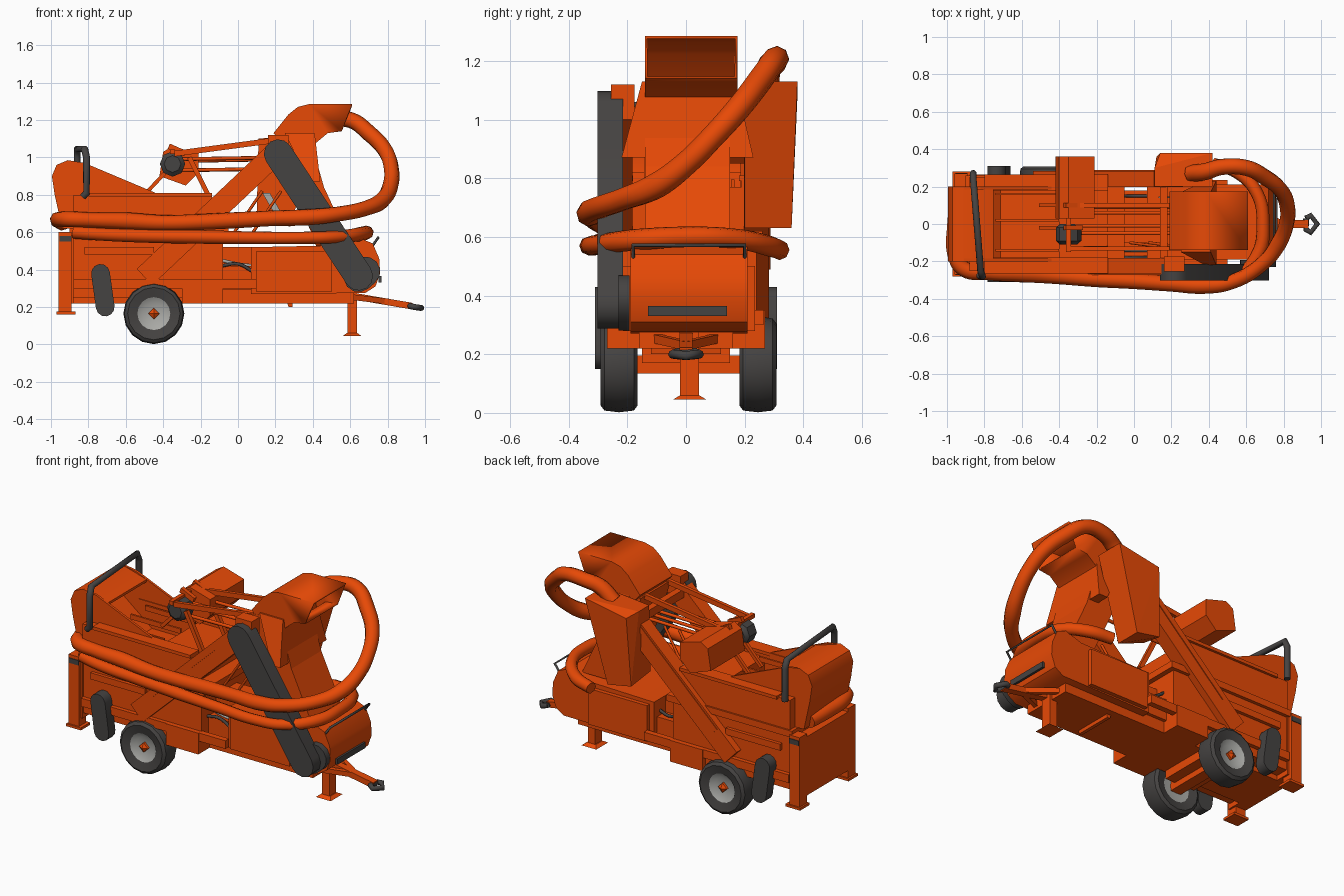
import bpy, bmesh, math, random
from mathutils import Vector
random.seed(4)

def material(name, c):
    m = bpy.data.materials.new(name)
    m.diffuse_color = (*c, 1)
    return m

ORANGE = material("orange paint", (0.83, 0.07, 0.002))
DARK = material("dark rubber", (0.06, 0.056, 0.054))
GREY = material("light grey metal", (0.40, 0.40, 0.38))

def finish(name, bm, mat, smooth=0):
    bmesh.ops.recalc_face_normals(bm, faces=bm.faces)
    me = bpy.data.meshes.new(name)
    bm.to_mesh(me)
    bm.free()
    ob = bpy.data.objects.new(name, me)
    bpy.context.collection.objects.link(ob)
    me.materials.append(mat)
    if smooth:
        bpy.ops.object.select_all(action='DESELECT')
        ob.select_set(True)
        bpy.context.view_layer.objects.active = ob
        bpy.ops.object.shade_smooth_by_angle(angle=math.radians(smooth))
    return ob

def hull(name, pts, mat=ORANGE):
    bm = bmesh.new()
    for p in pts:
        bm.verts.new(p)
    bmesh.ops.convex_hull(bm, input=bm.verts)
    return finish(name, bm, mat)

def box(name, x, y, z, mat=ORANGE):
    return hull(name, [(a, b, c) for a in x for b in y for c in z], mat)

def prism(name, prof, y0, y1, mat=ORANGE, smooth=0, open_edge=None):
    """Extrude an xz outline along y; open_edge leaves one side wall out."""
    bm = bmesh.new()
    a = [bm.verts.new((x, y0, z)) for x, z in prof]
    b = [bm.verts.new((x, y1, z)) for x, z in prof]
    bm.faces.new(a)
    bm.faces.new(b)
    n = len(prof)
    for i in range(n):
        if i != open_edge:
            bm.faces.new((a[i], a[(i + 1) % n], b[(i + 1) % n], b[i]))
    ob = finish(name, bm, mat, smooth)
    if open_edge is not None:
        s = ob.modifiers.new("wall", 'SOLIDIFY')
        s.thickness = 0.012
    return ob

def beam(name, p, q, w, h, mat=ORANGE):
    """Square bar from p to q, w wide in y and h deep."""
    p, q = Vector(p), Vector(q)
    d = (q - p).normalized()
    side = Vector((0, 1, 0)) if abs(d.y) < 0.8 else Vector((1, 0, 0))
    up = d.cross(side).normalized()
    side = up.cross(d)
    return hull(name, [e + side * s * w / 2 + up * t * h / 2
                       for e in (p, q) for s in (-1, 1) for t in (-1, 1)], mat)

def stadium(p, q, r, n=6):
    ang = math.atan2(q[1] - p[1], q[0] - p[0])
    return [(c[0] + r * math.cos(ang + o + math.pi * i / n), c[1] + r * math.sin(ang + o + math.pi * i / n))
            for c, o in ((q, -math.pi / 2), (p, math.pi / 2)) for i in range(n + 1)]

def tube(name, pts, r, mat=ORANGE, wobble=0.0, auto=True):
    cu = bpy.data.curves.new(name, 'CURVE')
    cu.dimensions = '3D'
    cu.bevel_depth, cu.bevel_resolution = r, 2
    cu.resolution_u, cu.use_fill_caps = 6, True
    sp = cu.splines.new('BEZIER')
    sp.bezier_points.add(len(pts) - 1)
    for bp, p in zip(sp.bezier_points, pts):
        bp.co = p
        bp.handle_left_type = bp.handle_right_type = 'AUTO' if auto else 'VECTOR'
        bp.radius = 1 + random.uniform(-wobble, wobble)
    ob = bpy.data.objects.new(name, cu)
    bpy.context.collection.objects.link(ob)
    cu.materials.append(mat)
    bpy.ops.object.select_all(action='DESELECT')
    ob.select_set(True)
    bpy.context.view_layer.objects.active = ob
    bpy.ops.object.convert(target='MESH')
    return ob

def lathe(name, prof, x, y, z, mat, n=16):
    """Spin (radius, y offset) points round an axis along y."""
    bm = bmesh.new()
    vs = [bm.verts.new((r, o, 0)) for r, o in prof]
    es = [bm.edges.new(e) for e in zip(vs, vs[1:])]
    bmesh.ops.spin(bm, geom=vs + es, axis=(0, 1, 0), cent=(0, 0, 0), steps=n, angle=math.tau)
    bmesh.ops.remove_doubles(bm, verts=bm.verts, dist=1e-4)
    bmesh.ops.translate(bm, vec=(x, y, z), verts=bm.verts)
    return finish(name, bm, mat, 35)

# Rear bin, frame and corner posts
box("rear_bin", (-0.9, -0.08), (-0.24, 0.24), (0.25, 0.6))
box("rear_panel", (-0.96, -0.88), (-0.25, 0.25), (0.22, 0.58))
box("bin_top_deck", (-0.9, -0.05), (-0.26, 0.26), (0.58, 0.62))
box("underframe", (-0.9, 0.62), (-0.16, 0.16), (0.22, 0.29))
for s, n in ((-1, "right"), (1, "left")):
    box(n + "_rear_post", (-0.96, -0.89), sorted((s * 0.2, s * 0.27)), (0.17, 0.6))
    box(n + "_rear_foot", (-0.97, -0.87), sorted((s * 0.19, s * 0.28)), (0.16, 0.175))
    box(n + "_post_cap", (-0.955, -0.89), sorted((s * 0.268, s * 0.274)), (0.55, 0.58), DARK)
    box(n + "_side_rail", (-0.88, 0.1), sorted((s * 0.23, s * 0.265)), (0.3, 0.35))
    box(n + "_side_flange", (-0.82, -0.45), sorted((s * 0.23, s * 0.26)), (0.48, 0.52))
    box(n + "_toolbox", (-0.3, -0.08), sorted((s * 0.16, s * 0.27)), (0.22, 0.35))
    # Upright rubber bumpers behind the wheels
    prism(n + "_bumper", stadium((-0.735, 0.38), (-0.71, 0.2), 0.05), *sorted((s * 0.245, s * 0.31)), DARK, 40)
    # Inclined conveyors
    yc = s * 0.225 + (0.015 if s > 0 else 0)
    beam(n + "_conveyor", (-0.5, yc, 0.36), (0.22, yc, 1.04), 0.085, 0.12)
    beam(n + "_conveyor_lip", (-0.4, yc + s * 0.04, 0.5), (0.18, yc + s * 0.04, 1.05), 0.015, 0.03)
    # Hopper side walls
    box(n + "_hopper_wall", (-0.88, -0.14), sorted((s * 0.19, s * 0.25)), (0.62, 0.8))
    box(n + "_hopper_rim", (-0.8, -0.14), sorted((s * 0.18, s * 0.265)), (0.79, 0.81))
    prism(n + "_hopper_cheek", [(-0.94, 0.62), (-0.98, 0.8), (-0.99, 0.91), (-0.96, 0.96), (-0.91, 0.985),
          (-0.82, 0.97), (-0.44, 0.81), (-0.44, 0.62)], *sorted((s * 0.185, s * 0.2)))

# Hopper hood, floor and ends
prism("hopper_hood", [(-0.94, 0.62), (-0.98, 0.8), (-0.995, 0.9), (-0.97, 0.96), (-0.91, 0.985), (-0.75, 0.94),
      (-0.75, 0.925), (-0.9, 0.965), (-0.95, 0.945), (-0.97, 0.89), (-0.95, 0.8), (-0.91, 0.62)], -0.2, 0.2, smooth=40)
prism("hopper_slope", [(-0.93, 0.82), (-0.7, 0.64), (-0.7, 0.62), (-0.93, 0.62)], -0.19, 0.19)
box("hopper_floor", (-0.88, -0.14), (-0.2, 0.2), (0.62, 0.65))
box("hopper_end", (-0.4, -0.14), (-0.2, 0.2), (0.62, 0.77))
for y in (0.02, -0.14, 0.16):
    beam("hopper_bar", (-0.74, y, 0.78), (-0.4, y, 0.78), 0.012, 0.03)
tube("roll_bar", [(-0.83, -0.275, 0.79), (-0.81, -0.28, 0.81), (-0.81, -0.28, 1.0), (-0.82, -0.25, 1.045),
     (-0.86, 0.25, 1.045), (-0.86, 0.27, 1.0), (-0.86, 0.27, 0.8)], 0.019, DARK, auto=False)

# Wheels and axle
for y, n in ((-0.228, "right"), (0.245, "left")):
    s = -1 if y < 0 else 1
    lathe(n + "_tyre", [(0.088, -0.05), (0.14, -0.063), (0.157, -0.05), (0.163, 0), (0.157, 0.05),
          (0.14, 0.063), (0.088, 0.05)], -0.45, y, 0.165, DARK)
    lathe(n + "_rim", [(0, s * 0.03), (0.06, s * 0.03), (0.093, s * 0.05), (0.093, -s * 0.05), (0, -s * 0.04)],
          -0.45, y, 0.165, GREY)
    lathe(n + "_hub", [(0, s * 0.06), (0.03, s * 0.045), (0.03, 0)], -0.45, y, 0.165, ORANGE, 4)
beam("axle", (-0.45, -0.2, 0.165), (-0.45, 0.22, 0.165), 0.07, 0.06)
box("axle_mount", (-0.55, -0.35), (-0.15, 0.15), (0.17, 0.26))

# Engine housing with rounded nose
prism("engine_housing", [(0.07, 0.27), (0.07, 0.52), (0.55, 0.53), (0.66, 0.565), (0.72, 0.54), (0.755, 0.46),
      (0.76, 0.38), (0.735, 0.31), (0.68, 0.275)], -0.19, 0.21, smooth=35)
box("nose_slot", (0.752, 0.766), (-0.13, 0.14), (0.33, 0.365), DARK)
box("housing_side_panel", (0.1, 0.5), (-0.215, 0.235), (0.28, 0.5))
tube("nose_guard", [(0.7, -0.18, 0.5), (0.75, -0.18, 0.572), (0.75, 0.2, 0.572), (0.7, 0.2, 0.5)], 0.007, DARK, auto=False)
box("engine_block", (-0.1, 0.1), (-0.17, 0.18), (0.29, 0.42))
box("engine_top", (-0.1, 0.1), (-0.1, 0.1), (0.42, 0.52))
for i, y in enumerate((-0.18, -0.14, 0.15)):
    tube("engine_pipe", [(-0.09, y, 0.42 + i * 0.03), (0, y, 0.43), (0.08, y, 0.39 + i * 0.03)], 0.009, (DARK, GREY, DARK)[i])
prism("under_skid", [(0.25, 0.27), (0.3, 0.27), (0.29, 0.2), (0.27, 0.2)], -0.12, 0.12)

# Drawbar, coupler and stand
beam("drawbar", (0.52, 0, 0.275), (0.93, 0, 0.205), 0.045, 0.035)
for y in (-0.13, 0.13):
    beam("drawbar_brace", (0.55, y, 0.26), (0.8, 0, 0.23), 0.025, 0.03)
tube("coupler_ring", [(0.92, 0.03, 0.205), (0.945, 0.045, 0.2), (0.98, 0, 0.195), (0.945, -0.045, 0.2), (0.92, -0.03, 0.205),
     (0.92, 0.03, 0.205)], 0.016, DARK, auto=False)
box("stand_post", (0.585, 0.635), (-0.02, 0.045), (0.055, 0.3))
hull("stand_foot", [(x, y, 0.045) for x in (0.56, 0.66) for y in (-0.045, 0.07)] +
     [(x, y, 0.06) for x in (0.58, 0.64) for y in (-0.02, 0.045)])

# Discharge hood and elevator
prism("discharge_hood", [(0.61, 1.285), (0.38, 1.285), (0.32, 1.27), (0.27, 1.23), (0.19, 1.13), (0.3, 1.0), (0.42, 1.08),
      (0.48, 1.13), (0.555, 1.14)], -0.14, 0.175, smooth=40, open_edge=8)
prism("elevator", [(0.2, 1.1), (0.4, 1.05), (0.46, 0.84), (0.6, 0.54), (0.42, 0.54), (0.28, 0.84)], -0.14, 0.15)
hull("elevator_shroud", [(x, y, 1.13) for x in (0.25, 0.41) for y in (-0.15, 0.17)] +
     [(x, y, 0.87) for x in (0.38, 0.44) for y in (-0.22, 0.23)])
hull("left_bin", [(0.11, 0.2, 1.1), (0.11, 0.3, 1.1), (0.14, 0.38, 1.08), (0.42, 0.38, 1.13), (0.42, 0.2, 1.13),
     (0.1, 0.2, 0.7), (0.12, 0.36, 0.66), (0.28, 0.36, 0.63), (0.28, 0.2, 0.63)])
hull("grey_plate", [(x, y, z) for x, z in ((0.13, 0.81), (0.17, 0.81), (0.2, 0.69), (0.24, 0.69))
     for y in (0.14, 0.148)], GREY)

# Rubber belt on the right side
prism("rubber_belt", stadium((0.215, 1.02), (0.645, 0.365), 0.077), -0.302, -0.215, DARK, 40)
prism("belt_roller", stadium((0.645, 0.36), (0.68, 0.39), 0.08), -0.23, -0.192, DARK, 40)

# Mast with drum, side box and truss rods
prism("mast_box", [(-0.42, 0.9), (-0.4, 1.03), (-0.35, 1.06), (-0.21, 1.02), (-0.21, 0.92), (-0.28, 0.85)], 0.03, 0.36)
lathe("mast_drum", [(0, -0.055), (0.045, -0.055), (0.068, -0.035), (0.068, 0.035), (0.045, 0.055), (0, 0.055)],
      -0.35, -0.055, 0.965, DARK, 8)
for y in (-0.02, 0.1):
    beam("mast_leg", (-0.5, y, 0.8), (-0.36, y, 0.95), 0.02, 0.02)
    beam("mast_head", (-0.37, y, 1.06), (-0.28, y, 1.02), 0.025, 0.03)
for y in (-0.13, 0.1):
    beam("mast_strut", (-0.26, y, 1.0), (-0.15, y, 0.78), 0.025, 0.025)
    beam("upper_truss", (-0.34, y, 1.02), (0.26, y, 1.1), 0.022, 0.03)
for y, z in ((-0.05, 0.93), (0.06, 0.93), (-0.01, 0.99), (0.09, 0.98)):
    tube("truss_rod", [(-0.35, y, z), (0.24, y, z + 0.01)], 0.01)
beam("mast_crossbar", (-0.35, -0.15, 1.03), (-0.35, 0.12, 1.03), 0.025, 0.025)
beam("head_crossbar", (0.16, -0.23, 1.02), (0.16, 0.25, 1.02), 0.04, 0.05)
box("conveyor_head", (0.16, 0.27), (-0.255, -0.175), (1.0, 1.12))
for x in (-0.02, 0.08):
    tube("thin_brace", [(x, -0.1, 0.6), (x + 0.15, -0.12, 0.82)], 0.008)

# Flexible hoses
tube("upper_hose", [(0.3, 0.27, 1.1), (0.38, 0.28, 1.17), (0.47, 0.305, 1.2), (0.6, 0.3, 1.2), (0.7, 0.25, 1.13),
     (0.785, 0.18, 1.04), (0.82, 0.09, 0.94), (0.815, 0, 0.85), (0.775, -0.1, 0.775), (0.69, -0.21, 0.73),
     (0.52, -0.31, 0.695), (0.37, -0.33, 0.68), (0.2, -0.32, 0.675), (0, -0.305, 0.665), (-0.2, -0.295, 0.655),
     (-0.4, -0.28, 0.65), (-0.6, -0.265, 0.66), (-0.78, -0.26, 0.665), (-0.91, -0.24, 0.67), (-0.955, -0.17, 0.67),
     (-0.955, 0, 0.66), (-0.94, 0.15, 0.65)], 0.043, wobble=0.08)
tube("lower_hose", [(0.42, 0.32, 0.555), (0.55, 0.28, 0.57), (0.66, 0.16, 0.595), (0.69, 0, 0.6), (0.66, -0.17, 0.59),
     (0.52, -0.3, 0.575), (0.35, -0.33, 0.57), (0.1, -0.315, 0.57), (-0.2, -0.3, 0.575), (-0.5, -0.28, 0.58),
     (-0.75, -0.27, 0.59), (-0.88, -0.25, 0.6)], 0.035, wobble=0.08)
